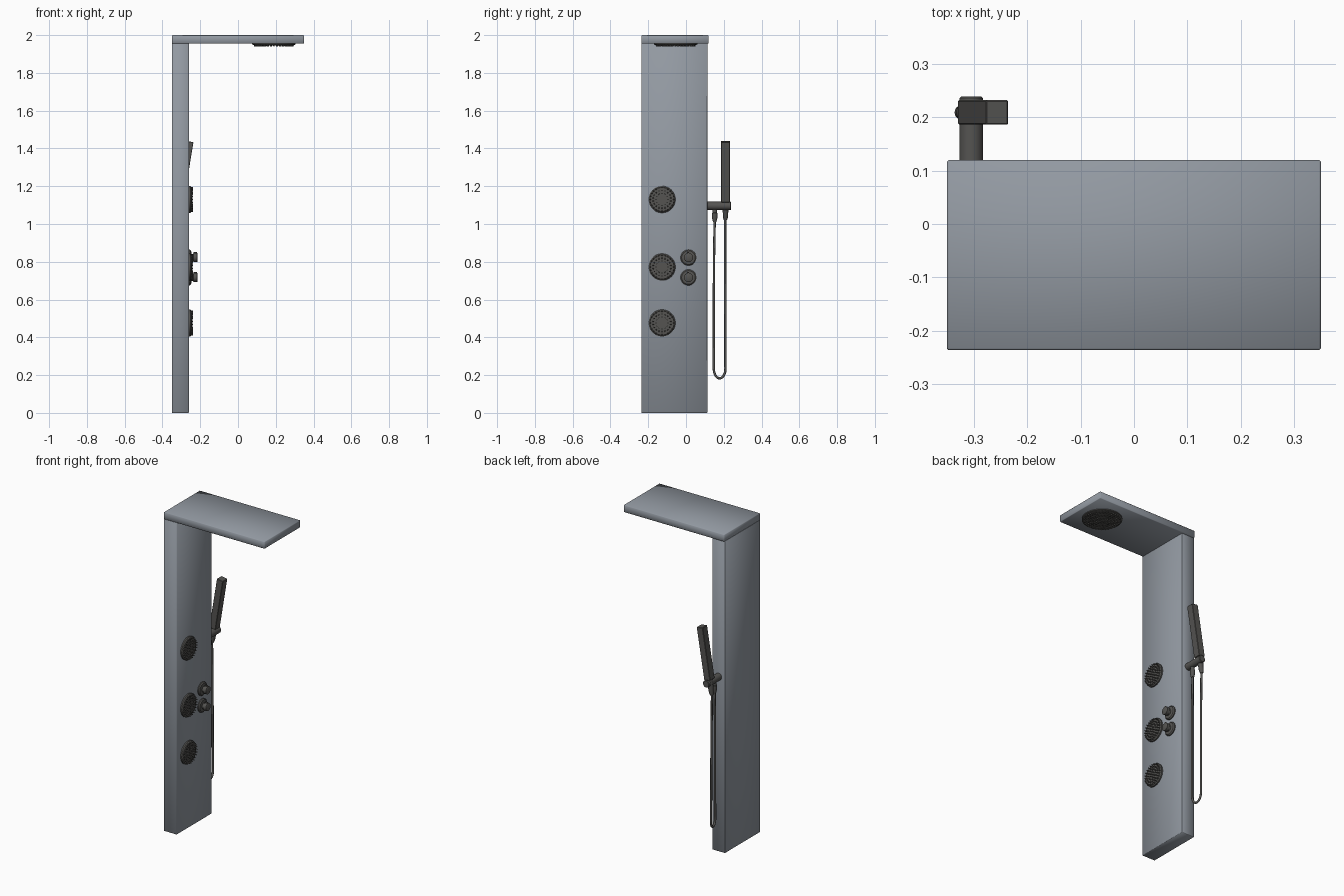
import bpy, bmesh, math
from mathutils import Matrix, Vector

cube = bpy.data.objects.get("Cube")
if cube:
    bpy.data.objects.remove(cube, do_unlink=True)


def material(name, rgb):
    m = bpy.data.materials.new(name)
    m.use_nodes = True
    m.diffuse_color = (*rgb, 1)
    m.node_tree.nodes["Principled BSDF"].inputs["Base Color"].default_value = (*rgb, 1)
    return m


STEEL = material("brushed steel", (0.29, 0.32, 0.36))
DARK = material("dark metal", (0.09, 0.088, 0.083))


def finish(bm, name, mat, sharp=True):
    bmesh.ops.recalc_face_normals(bm, faces=bm.faces)
    mesh = bpy.data.meshes.new(name)
    bm.to_mesh(mesh)
    bm.free()
    mesh.materials.append(mat)
    obj = bpy.data.objects.new(name, mesh)
    bpy.context.collection.objects.link(obj)
    bpy.ops.object.select_all(action="DESELECT")
    obj.select_set(True)
    bpy.context.view_layer.objects.active = obj
    if sharp:
        bpy.ops.object.shade_smooth_by_angle(angle=math.radians(35))
    else:
        bpy.ops.object.shade_smooth()
    return obj


def box(name, low, high, mat, bevel, matrix=Matrix(), sharp=False):
    low, high = Vector(low), Vector(high)
    bm = bmesh.new()
    bmesh.ops.create_cube(bm, size=1)
    bmesh.ops.scale(bm, vec=high - low, verts=bm.verts)
    bmesh.ops.translate(bm, vec=(low + high) / 2, verts=bm.verts)
    bmesh.ops.bevel(bm, geom=bm.edges[:], offset=bevel, segments=1, affect="EDGES")
    bm.transform(matrix)
    return finish(bm, name, mat, sharp)


def lathe_into(bm, profile, matrix, sides):
    # Revolve (radius, height) pairs about the local z axis
    part = bmesh.new()
    verts = [part.verts.new((r, 0, h)) for r, h in profile]
    edges = [part.edges.new(pair) for pair in zip(verts, verts[1:])]
    bmesh.ops.spin(part, geom=verts + edges, cent=(0, 0, 0), axis=(0, 0, 1),
                   angle=math.tau, steps=sides)
    bmesh.ops.remove_doubles(part, verts=part.verts, dist=0.00005)
    part.transform(matrix)
    temp = bpy.data.meshes.new("temp")
    part.to_mesh(temp)
    part.free()
    bm.from_mesh(temp)
    bpy.data.meshes.remove(temp)


def facing(origin, direction):
    turn = Vector((0, 0, 1)).rotation_difference(Vector(direction))
    return Matrix.Translation(origin) @ turn.to_matrix().to_4x4()


def lathe(name, profile, origin, direction, mat=DARK, sides=32):
    bm = bmesh.new()
    lathe_into(bm, profile, facing(origin, direction), sides)
    return finish(bm, name, mat)


def spray_head(name, radius, height, rings, origin, direction):
    # Shallow domed disc with concentric rings of rubber nozzles
    bm = bmesh.new()
    place = facing(origin, direction)
    dome = [(0, 0), (radius, 0), (radius, height * 0.35),
            (radius * 0.9, height * 0.6), (0, height * 0.7)]
    lathe_into(bm, dome, place, 48)
    size = radius / rings * 0.27
    nozzle = [(size, height * 0.55), (size * 0.75, height), (0, height)]
    for ring in range(rings):
        count = max(1, ring * 6)
        reach = radius * 0.88 * ring / (rings - 1)
        for i in range(count):
            a = math.tau * i / count
            spot = Matrix.Translation((reach * math.cos(a), reach * math.sin(a), 0))
            lathe_into(bm, nozzle, place @ spot, 8)
    return finish(bm, name, DARK)


# Column and overhead arm
box("column", (-0.35, -0.236, 0), (-0.26, 0.113, 1.956), STEEL, 0.002)
box("overhead_arm", (-0.35, -0.236, 1.955), (0.35, 0.12, 2), STEEL, 0.003)

# Overhead spray and body jets
spray_head("overhead_spray", 0.115, 0.014, 7, (0.19, -0.055, 1.955), (0, 0, -1))
for label, z in (("lower", 0.476), ("middle", 0.772), ("upper", 1.13)):
    spray_head(label + "_body_jet", 0.071, 0.023, 5, (-0.26, -0.127, z), (1, 0, 0))

# Control knobs with flange, neck and grip
knob = [(0, 0), (0.042, 0), (0.042, 0.006), (0.036, 0.012), (0.018, 0.014),
        (0.018, 0.022), (0.024, 0.024), (0.024, 0.044), (0.021, 0.046), (0, 0.046)]
for label, z in (("lower", 0.717), ("upper", 0.822)):
    lathe(label + "_knob", knob, (-0.26, 0.013, z), (1, 0, 0))
    box(label + "_knob_lever", (-0.235, 0.009, z + 0.015), (-0.218, 0.017, z + 0.03),
        DARK, 0.001, sharp=True)

# Bracket rod holding the hand shower
rod = [(0, 0), (0.022, 0), (0.022, 0.126), (0.019, 0.129), (0, 0.129)]
lathe("bracket_rod", rod, (-0.305, 0.11, 1.096), (0, 1, 0))

# Hand shower leaning away from the wall
lean = Vector((0.165, 0, 1)).normalized()
foot = Vector((-0.309, 0.209, 1.118))
tilt = facing(foot, lean)
box("hand_shower", (-0.021, -0.023, 0), (0.021, 0.023, 0.323), DARK, 0.002, tilt, True)
stem = [(0, 0.005), (0.017, 0.005), (0.017, -0.045), (0.014, -0.06),
        (0.014, -0.082), (0.009, -0.098), (0, -0.098)]
lathe("hand_shower_stem", stem, foot, lean, sides=24)

# Hose outlet under the rod
outlet = [(0, 0), (0.012, 0), (0.012, 0.025), (0.015, 0.027), (0.015, 0.05),
          (0.009, 0.075), (0, 0.075)]
lathe("hose_outlet", outlet, (-0.305, 0.152, 1.085), (0, 0, -1), sides=24)

# Hanging hose loop
middle, half, bend = 0.178, 0.031, 0.235
path = [(-0.305, 0.152, 1.02), (-0.305, 0.148, 0.8)]
for i in range(17):
    a = math.pi * (1 + i / 16)
    path.append((-0.305 - 0.015 * i / 16, middle + half * math.cos(a),
                 bend + 0.052 * math.sin(a)))
path += [(-0.322, 0.207, 0.8), (-0.325, 0.207, 1.03)]
curve = bpy.data.curves.new("hose", "CURVE")
curve.dimensions = "3D"
curve.bevel_depth = 0.0065
curve.bevel_resolution = 3
curve.use_fill_caps = True
spline = curve.splines.new("POLY")
spline.points.add(len(path) - 1)
for point, co in zip(spline.points, path):
    point.co = (*co, 1)
curve.materials.append(DARK)
hose = bpy.data.objects.new("hose", curve)
bpy.context.collection.objects.link(hose)
bpy.ops.object.select_all(action="DESELECT")
hose.select_set(True)
bpy.context.view_layer.objects.active = hose
bpy.ops.object.convert(target="MESH")
bpy.ops.object.shade_smooth_by_angle(angle=math.radians(40))
